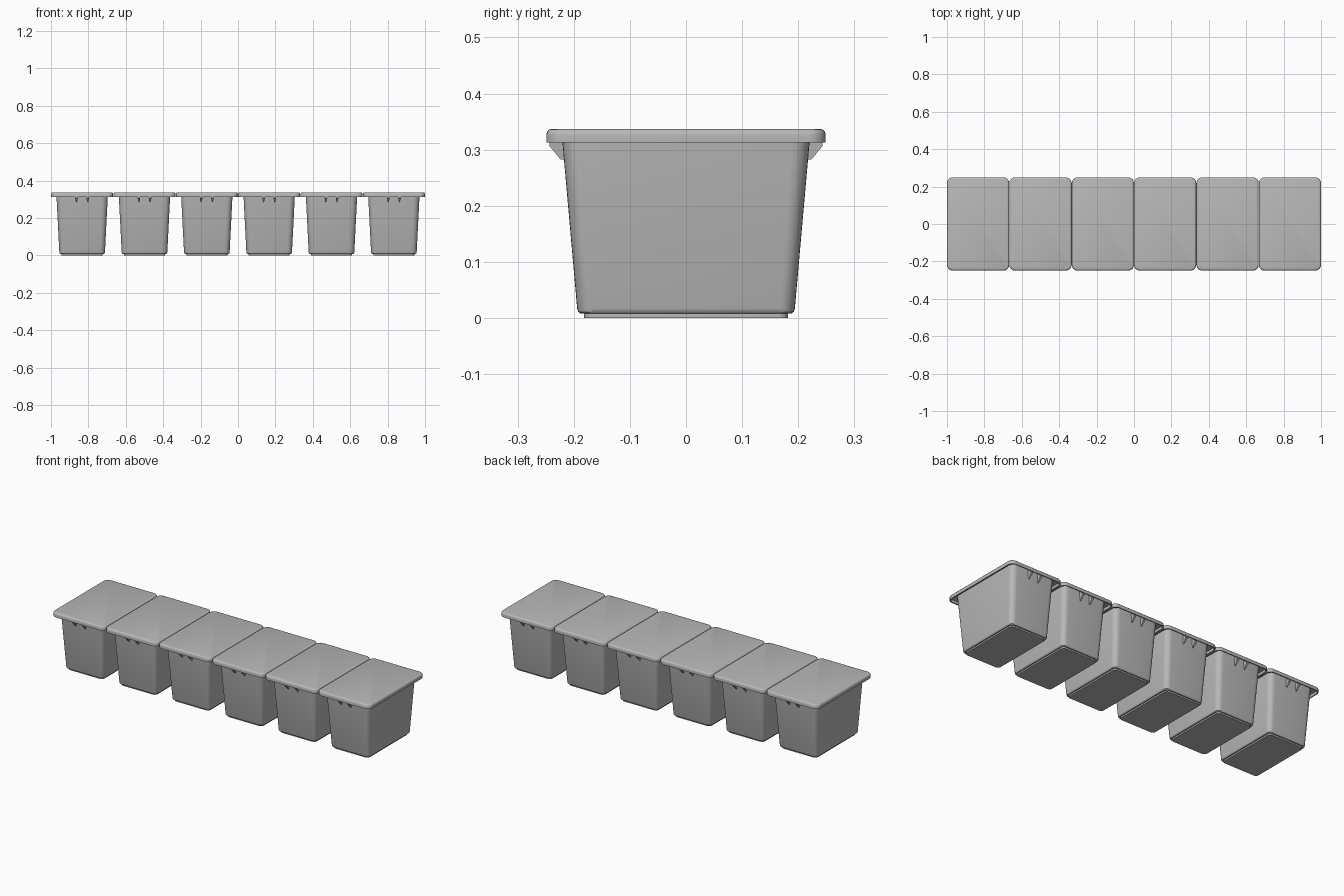
import bpy, bmesh, math

if "Cube" in bpy.data.objects:
    bpy.data.objects.remove(bpy.data.objects["Cube"], do_unlink=True)

COUNT = 6
PITCH = 2 / COUNT
GRAY = (0.48, 0.48, 0.48, 1)

plastic = bpy.data.materials.new("gray_plastic")
plastic.use_nodes = True
plastic.diffuse_color = GRAY
plastic.node_tree.nodes["Principled BSDF"].inputs["Base Color"].default_value = GRAY


def finish(bm, name, x):
    bmesh.ops.recalc_face_normals(bm, faces=bm.faces)
    mesh = bpy.data.meshes.new(name)
    bm.to_mesh(mesh)
    bm.free()
    mesh.materials.append(plastic)
    obj = bpy.data.objects.new(name, mesh)
    obj.location.x = x
    bpy.context.collection.objects.link(obj)
    bpy.ops.object.select_all(action="DESELECT")
    obj.select_set(True)
    bpy.context.view_layer.objects.active = obj
    bpy.ops.object.shade_smooth_by_angle(angle=math.radians(35))


def ring(bm, hx, hy, r, z, steps=6):
    """Rounded rectangle of vertices at height z."""
    verts = []
    for q, (sx, sy) in enumerate(((1, 1), (-1, 1), (-1, -1), (1, -1))):
        for i in range(steps + 1):
            a = math.pi / 2 * (q + i / steps)
            verts.append(bm.verts.new((sx * (hx - r) + r * math.cos(a),
                                       sy * (hy - r) + r * math.sin(a), z)))
    return verts


def loft(name, x, sections):
    """Skin a stack of rounded rectangles and cap both ends."""
    bm = bmesh.new()
    rings = [ring(bm, *s) for s in sections]
    for a, b in zip(rings, rings[1:]):
        for i in range(len(a)):
            j = (i + 1) % len(a)
            bm.faces.new((a[i], a[j], b[j], b[i]))
    bm.faces.new(rings[0])
    bm.faces.new(rings[-1])
    finish(bm, name, x)


def gussets(name, x):
    """Four tapered ribs bracing the rim on the two short sides."""
    profile = [(0.212, 0.33, 0.008), (0.243, 0.33, 0.008), (0.243, 0.306, 0.007),
               (0.224, 0.283, 0.002), (0.212, 0.281, 0.002)]
    bm = bmesh.new()
    for side in (-1, 1):
        for cx in (-0.03, 0.03):
            left = [bm.verts.new((cx - w, side * y, z)) for y, z, w in profile]
            right = [bm.verts.new((cx + w, side * y, z)) for y, z, w in profile]
            bm.faces.new(left)
            bm.faces.new(right)
            for i in range(len(profile)):
                j = (i + 1) % len(profile)
                bm.faces.new((left[i], left[j], right[j], right[i]))
    finish(bm, name, x)


# Tapered tub with a rounded bottom edge and a shallow foot
tub = [(0.110, 0.182, 0.018, 0), (0.110, 0.182, 0.018, 0.008),
       (0.116, 0.188, 0.022, 0.008), (0.120, 0.192, 0.025, 0.011),
       (0.122, 0.194, 0.027, 0.017), (0.138, 0.222, 0.032, 0.333)]

# Lid with a rounded top edge and a hollow rim hanging around the tub
lid = [(0.145, 0.228, 0.020, 0.331), (0.159, 0.242, 0.026, 0.328),
       (0.160, 0.243, 0.026, 0.313), (0.1655, 0.249, 0.030, 0.313),
       (0.1662, 0.249, 0.030, 0.326), (0.165, 0.2475, 0.029, 0.332),
       (0.162, 0.244, 0.026, 0.3355), (0.157, 0.239, 0.022, 0.337)]

for n in range(COUNT):
    cx = (n - (COUNT - 1) / 2) * PITCH
    loft(f"tub_{n + 1}", cx, tub)
    loft(f"lid_{n + 1}", cx, lid)
    gussets(f"rim_gussets_{n + 1}", cx)
